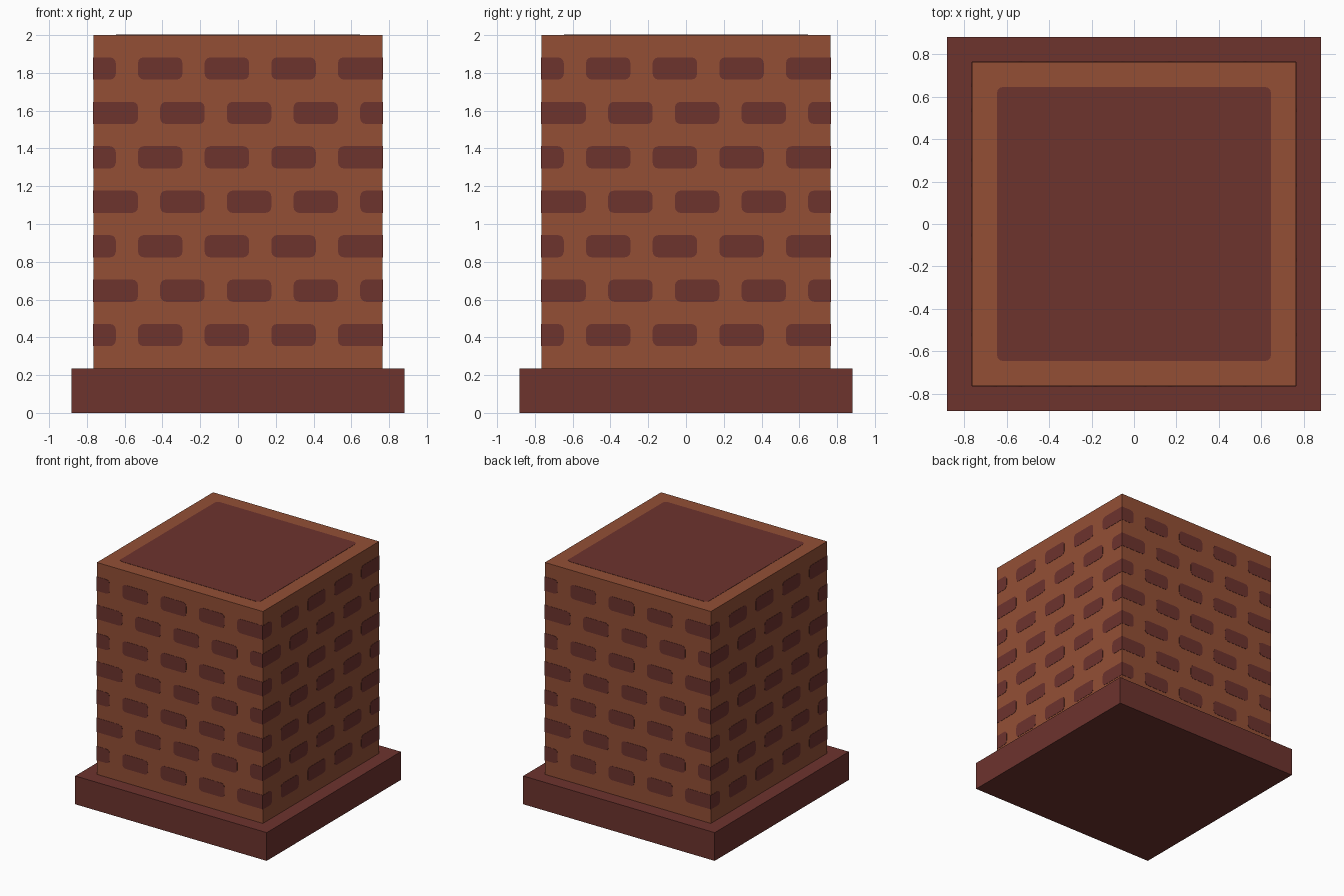
import bpy, bmesh, math
from mathutils import Matrix, Vector

if "Cube" in bpy.data.objects:
    bpy.data.objects.remove(bpy.data.objects["Cube"])

C = 2 / 17            # brick module: everything is a multiple of it
HALF = 6.5 * C        # half width of the shaft
Z0 = 2 * C            # top of the plinth
R = 0.03              # brick corner radius
T = 0.002             # painted plate thickness


def material(name, rgb):
    m = bpy.data.materials.new(name)
    m.diffuse_color = (*rgb, 1)
    m.use_nodes = True
    m.node_tree.nodes["Principled BSDF"].inputs["Base Color"].default_value = m.diffuse_color
    return m


LIGHT = material("orange brick", (0.292, 0.078, 0.036))
DARK = material("dark red brick", (0.153, 0.033, 0.027))


def finish(bm, name, mat):
    bmesh.ops.recalc_face_normals(bm, faces=bm.faces)
    me = bpy.data.meshes.new(name)
    bm.to_mesh(me)
    bm.free()
    me.materials.append(mat)
    ob = bpy.data.objects.new(name, me)
    bpy.context.collection.objects.link(ob)
    return ob


def box(name, half, z0, z1, mat):
    bm = bmesh.new()
    m = Matrix.Translation((0, 0, (z0 + z1) / 2)) @ Matrix.Diagonal((2 * half, 2 * half, z1 - z0, 1))
    bmesh.ops.create_cube(bm, size=1, matrix=m)
    return finish(bm, name, mat)


def plate(bm, u0, u1, v0, v1, m, round_left=True, round_right=True):
    """Thin rounded rectangle in the local xy plane, raised along local z."""
    corners = [(u1, v1, -1, -1, 0, round_right), (u0, v1, 1, -1, 90, round_left),
               (u0, v0, 1, 1, 180, round_left), (u1, v0, -1, 1, 270, round_right)]
    pts = []
    for u, v, su, sv, a0, rounded in corners:
        if not rounded:
            pts.append((u, v))
            continue
        for k in range(4):
            a = math.radians(a0 + 30 * k)
            pts.append((u + su * R + R * math.cos(a), v + sv * R + R * math.sin(a)))
    face = bm.faces.new([bm.verts.new(m @ Vector((u, v, 0))) for u, v in pts])
    out = bmesh.ops.extrude_face_region(bm, geom=[face], use_keep_orig=True)
    top = [g for g in out["geom"] if isinstance(g, bmesh.types.BMVert)]
    bmesh.ops.translate(bm, verts=top, vec=m.to_3x3() @ Vector((0, 0, T)))


# Plinth and shaft
box("plinth", 7.5 * C, 0, Z0, DARK)
box("chimney_shaft", HALF, Z0, 2, LIGHT)

# Dark bricks: staggered rows, same layout on all four walls
for i, side in enumerate(("front", "right", "back", "left")):
    wall = (Matrix.Rotation(i * math.pi / 2, 4, 'Z') @ Matrix.Translation((0, -HALF, 0))
            @ Matrix.Rotation(math.pi / 2, 4, 'X'))
    bm = bmesh.new()
    for row in range(7):
        v = Z0 + (1 + 2 * row) * C
        for start in range(-1 if row % 2 == 0 else 0, 13, 3):
            a, b = max(start, 0), min(start + 2, 13)
            plate(bm, a * C - HALF, b * C - HALF, v, v + C, wall, a > 0, b < 13)
    finish(bm, side + "_bricks", DARK)

# Dark flue opening painted on the top
bm = bmesh.new()
plate(bm, -5.5 * C, 5.5 * C, -5.5 * C, 5.5 * C, Matrix.Translation((0, 0, 2)))
finish(bm, "flue_opening", DARK)
